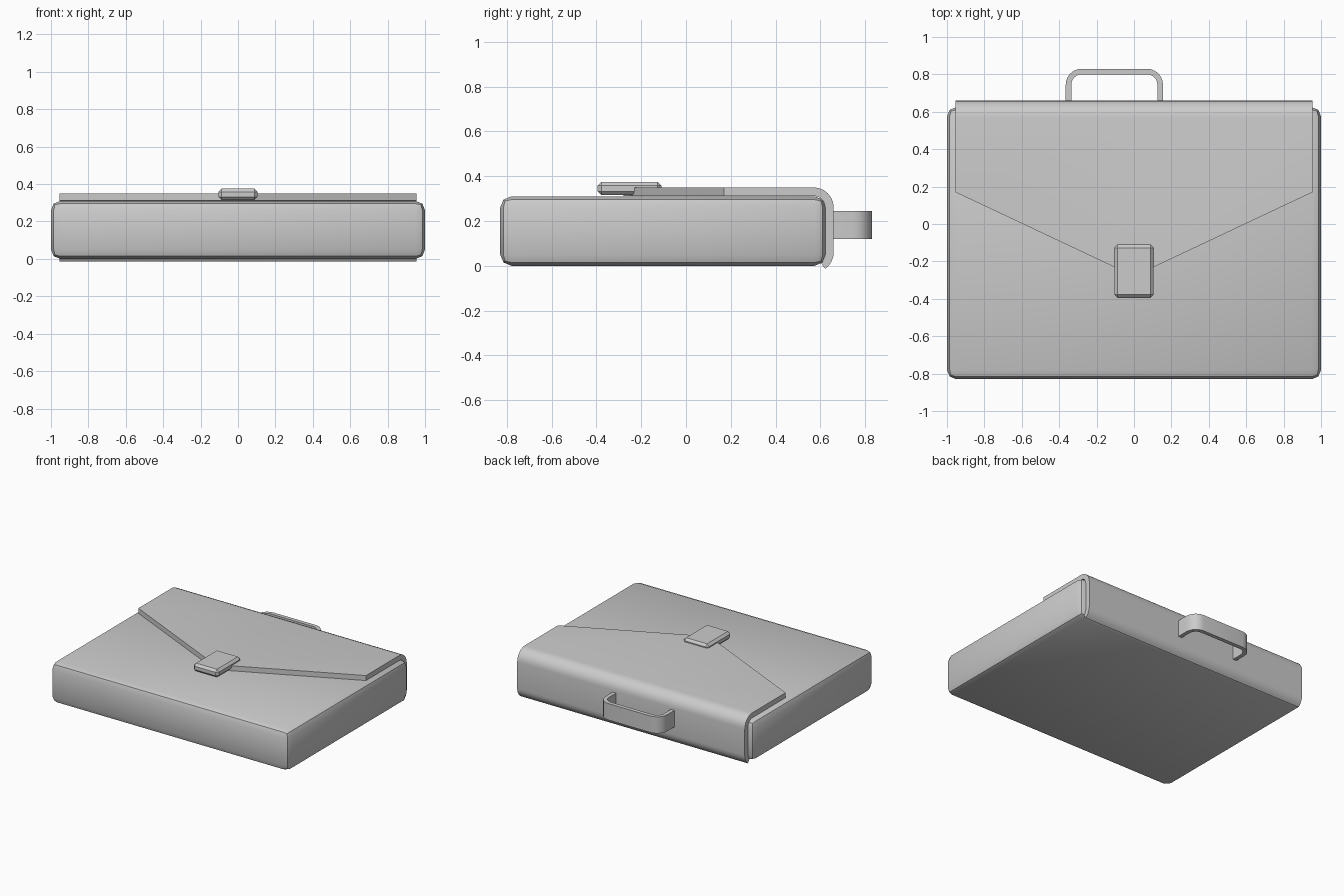
import bpy
import bmesh
from math import sin, cos, pi, radians

cube = bpy.data.objects.get("Cube")
if cube:
    bpy.data.objects.remove(cube)

# One plain grey for every part
GREY = (0.6, 0.6, 0.6, 1)
grey = bpy.data.materials.new("plain grey")
grey.use_nodes = True
grey.diffuse_color = GREY
grey.node_tree.nodes["Principled BSDF"].inputs["Base Color"].default_value = GREY


def finish(name, bm):
    bmesh.ops.recalc_face_normals(bm, faces=bm.faces)
    mesh = bpy.data.meshes.new(name)
    bm.to_mesh(mesh)
    bm.free()
    obj = bpy.data.objects.new(name, mesh)
    bpy.context.collection.objects.link(obj)
    mesh.materials.append(grey)
    bpy.ops.object.select_all(action="DESELECT")
    obj.select_set(True)
    bpy.context.view_layer.objects.active = obj
    bpy.ops.object.shade_smooth_by_angle(angle=radians(30))
    return obj


def rounded_box(name, low, high, width, segments):
    bm = bmesh.new()
    bmesh.ops.create_cube(bm, size=1)
    for v in bm.verts:
        v.co = [a + (b - a) * (c + 0.5) for a, b, c in zip(low, high, v.co)]
    bmesh.ops.bevel(bm, geom=bm.edges[:], offset=width, segments=segments,
                    profile=0.5, affect="EDGES")
    return finish(name, bm)


def thick_strip(name, outer, inner):
    """Closed solid between two matching grids of points."""
    bm = bmesh.new()
    a, b = ([[bm.verts.new(p) for p in row] for row in g] for g in (outer, inner))
    rows, cols = len(a), len(a[0])
    for i in range(rows - 1):
        for j in range(cols - 1):
            for g in (a, b):
                bm.faces.new((g[i][j], g[i][j + 1], g[i + 1][j + 1], g[i + 1][j]))
        for j in (0, cols - 1):
            bm.faces.new((a[i][j], a[i + 1][j], b[i + 1][j], b[i][j]))
    for i in (0, rows - 1):
        for j in range(cols - 1):
            bm.faces.new((a[i][j], a[i][j + 1], b[i][j + 1], b[i][j]))
    return finish(name, bm)


def arc(cx, cy, r, start, end, steps):
    angles = [radians(start + (end - start) * k / steps) for k in range(steps + 1)]
    return [(cx + r * cos(t), cy + r * sin(t)) for t in angles]


# Case body
rounded_box("case_body", (-1, -0.83, 0), (1, 0.625, 0.31), 0.05, 2)


# Flap: pointed front edge, wraps over the back and tucks under it
def flap_grid(r, end):
    path = ([(0.17, 0.31 + r)] + arc(0.57, 0.26, 0.05 + r, 90, 0, 6)
            + arc(0.57, 0.06, 0.05 + r, 0, -55, 4))
    grid = [[(x, y, z) for x in (-0.955, 0, 0.955)] for y, z in path]
    grid[0][1] = (0, -0.28, path[0][1])
    return grid


thick_strip("flap", flap_grid(0.04, 0), flap_grid(0.002, 0))

# Clasp
rounded_box("clasp", (-0.105, -0.395, 0.315), (0.105, -0.11, 0.375), 0.017, 1)


# Carry handle: flat band bent into a bracket
def handle_grid(inset):
    r = 0.085 - inset
    left, right, top = -0.28, 0.07, 0.745
    path = ([(left - r, 0.64)] + arc(left, top, r, 180, 90, 6)
            + arc(right, top, r, 90, 0, 6) + [(right + r, 0.64)])
    return [[(x, y, z) for z in (0.12, 0.245)] for x, y in path]


thick_strip("carry_handle", handle_grid(0), handle_grid(0.03))
